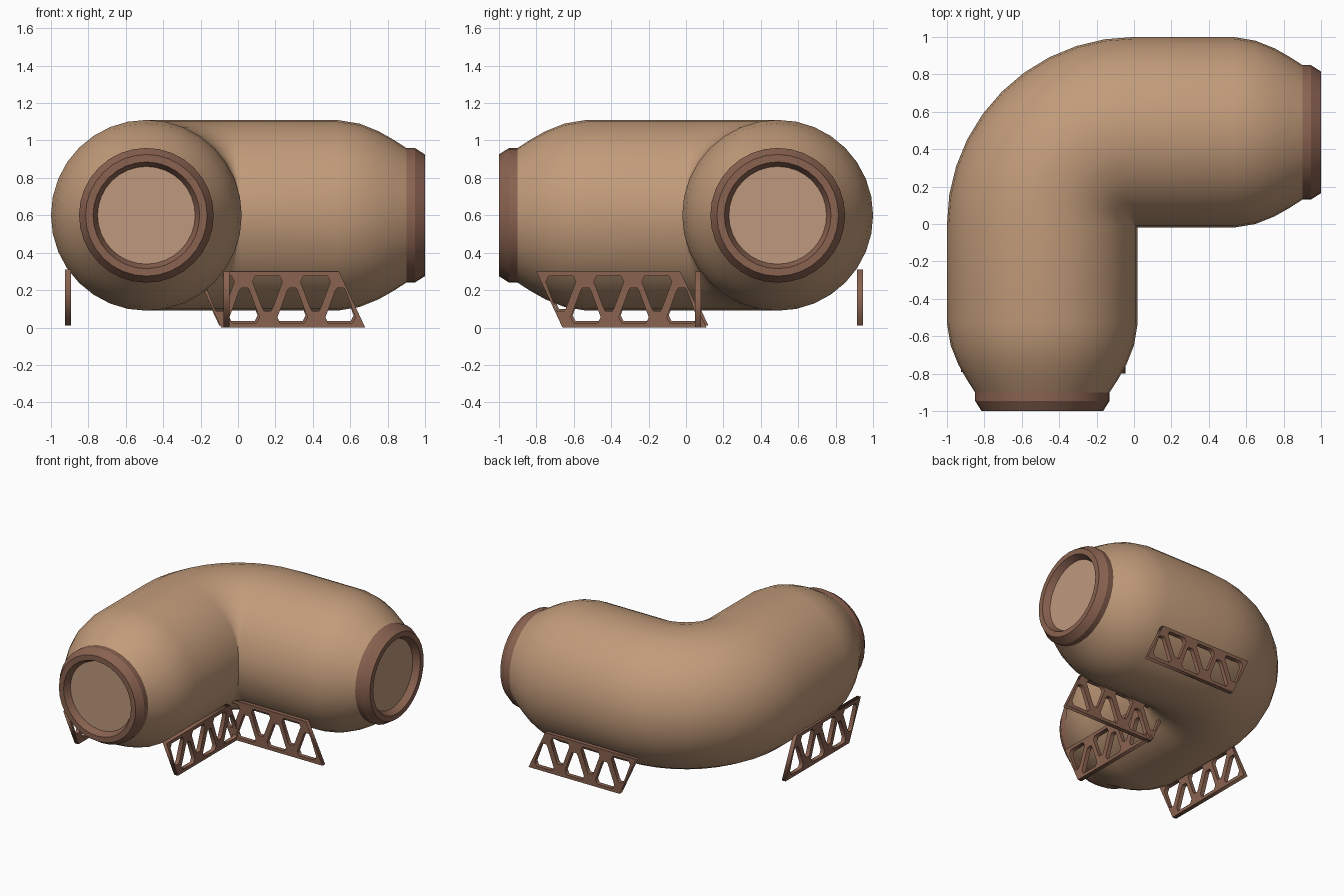
import bpy, bmesh, math
from mathutils import Vector, Matrix

if "Cube" in bpy.data.objects:
    bpy.data.objects.remove(bpy.data.objects["Cube"])

def material(name, rgb):
    m = bpy.data.materials.new(name)
    m.diffuse_color = (*rgb, 1)
    m.use_nodes = True
    m.node_tree.nodes["Principled BSDF"].inputs["Base Color"].default_value = m.diffuse_color
    return m

TAN = material("tan shell", (0.54, 0.33, 0.195))
BROWN = material("brown trim", (0.25, 0.122, 0.08))
PALE = material("pale disc", (0.52, 0.315, 0.205))
SIDES, C, Z = 32, 0.49, 0.6          # tube sides, axis offset, axis height

def sweep(name, stations, mat, caps=False):
    """Skin circular rings; each station is (centre, outward side vector, radius)."""
    bm = bmesh.new()
    rings = []
    for centre, side, r in stations:
        rings.append([bm.verts.new(centre + r * (math.cos(a) * side + math.sin(a) * Vector((0, 0, 1))))
                      for a in (2 * math.pi * i / SIDES for i in range(SIDES))])
    for a, b in zip(rings, rings[1:]):
        for i in range(SIDES):
            j = (i + 1) % SIDES
            bm.faces.new((a[i], a[j], b[j], b[i]))
    if caps:
        bm.faces.new(rings[0])
        bm.faces.new(rings[-1])
    bmesh.ops.recalc_face_normals(bm, faces=bm.faces)
    return finish(name, bm, mat)

def finish(name, bm, mat):
    me = bpy.data.meshes.new(name)
    bm.to_mesh(me)
    bm.free()
    me.materials.append(mat)
    ob = bpy.data.objects.new(name, me)
    bpy.context.collection.objects.link(ob)
    return ob

def smooth(ob, angle):
    bpy.ops.object.select_all(action='DESELECT')
    ob.select_set(True)
    bpy.context.view_layer.objects.active = ob
    bpy.ops.object.shade_smooth_by_angle(angle=math.radians(angle))

def arm(which, d, r):
    """Station at distance d out along the front arm (0) or the right arm (1)."""
    if which == 0:
        return Vector((-C, -d, Z)), Vector((-1, 0, 0)), r
    return Vector((d, C, Z)), Vector((0, 1, 0)), r

# elbow shell: rounded end, straight, quarter bend, straight, rounded end
END = [(0.90, 0.36), (0.83, 0.405), (0.75, 0.45), (0.65, 0.49), (0.53, 0.51)]
path = [arm(0, d, r) for d, r in END]
for k in range(11):
    a = math.pi - k * math.pi / 20
    u = Vector((math.cos(a), math.sin(a), 0))
    path.append((u * C + Vector((0, 0, Z)), u, 0.51))
path += [arm(1, d, r) for d, r in reversed(END)]
smooth(sweep("elbow_shell", path, TAN, True), 40)

# end collars with recessed discs
COLLAR = [(0.88, 0.34), (0.90, 0.36), (0.945, 0.36), (1.0, 0.325), (1.0, 0.285), (0.95, 0.26), (0.93, 0.26)]
for w, label in enumerate(("front", "right")):
    smooth(sweep(label + "_collar", [arm(w, d, r) for d, r in COLLAR], BROWN), 25)
    sweep(label + "_disc", [arm(w, 0.91, 0.262), arm(w, 0.952, 0.262)], PALE, True)

# leaning truss plates, drawn flat as an outline with holes
P, H, SHEAR, LEN = 0.2567, 0.3, 0.14, 0.77
HOLE = [(-0.065, 0.025), (0.065, 0.025), (0.08, 0.055), (0.028, 0.195), (0.018, 0.212),
        (-0.018, 0.212), (-0.028, 0.195), (-0.08, 0.055)]

def truss(name, end, matrix):
    """Plate whose bottom corner is at 'end'; top edge is shifted back by SHEAR."""
    cu = bpy.data.curves.new(name, 'CURVE')
    cu.dimensions, cu.fill_mode, cu.extrude = '2D', 'BOTH', 0.016
    loops = [[(end - LEN, 0), (end, 0), (end - SHEAR, H), (end - LEN - SHEAR, H)]]
    for k in range(3):
        up = end - P / 2 - P * k - 0.004
        down = end - P - P * k - 0.009
        loops.append([(up + x, z) for x, z in HOLE])
        loops.append([(down - x, H - z) for x, z in HOLE])
    for pts in loops:
        s = cu.splines.new('POLY')
        s.points.add(len(pts) - 1)
        for p, (x, z) in zip(s.points, pts):
            p.co = (x, z, 0, 1)
        s.use_cyclic_u = True
    cu.materials.append(BROWN)
    ob = bpy.data.objects.new(name, cu)
    ob.matrix_world = matrix
    bpy.context.collection.objects.link(ob)
    bpy.ops.object.select_all(action='DESELECT')
    ob.select_set(True)
    bpy.context.view_layer.objects.active = ob
    bpy.ops.object.convert(target='MESH')

STAND = Matrix.Rotation(math.pi / 2, 4, 'X')
TURN = Matrix.Rotation(math.pi / 2, 4, 'Z') @ STAND
truss("right_arm_inner_truss", 0.68, Matrix.Translation((0, 0.065, 0)) @ STAND)
truss("right_arm_outer_truss", 0.67, Matrix.Translation((0, 0.93, 0.01)) @ STAND)
truss("front_arm_inner_truss", 0.11, Matrix.Translation((-0.062, 0, 0)) @ TURN)
truss("front_arm_outer_truss", 0.12, Matrix.Translation((-0.91, 0, 0.01)) @ TURN)
